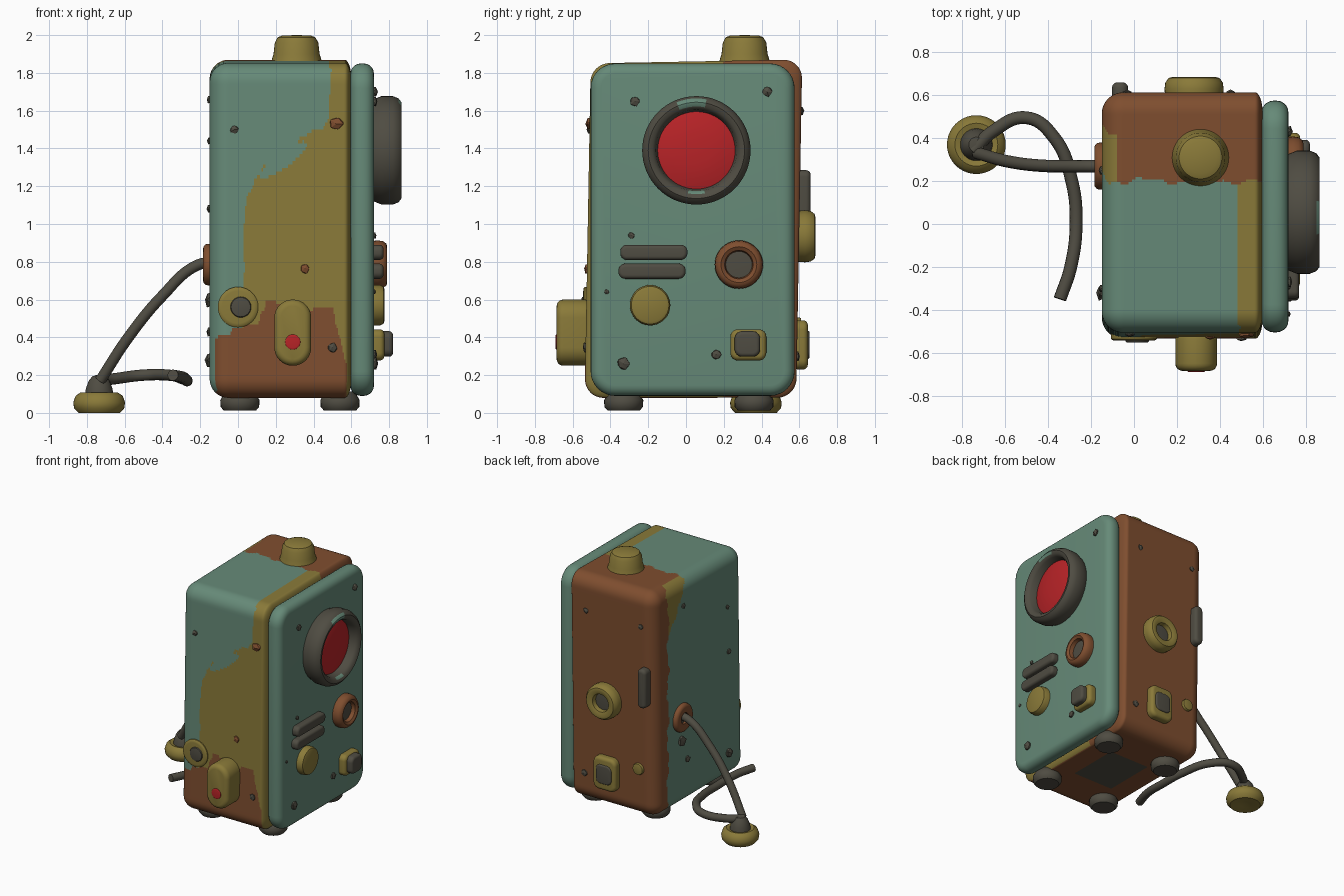
import bpy, bmesh, math, random
from mathutils import Vector, Matrix

if "Cube" in bpy.data.objects:
    bpy.data.objects.remove(bpy.data.objects["Cube"])

random.seed(4)


def material(name, rgb):
    m = bpy.data.materials.new(name)
    lin = [((c / 255 + 0.055) / 1.055) ** 2.4 for c in rgb]
    m.diffuse_color = (*lin, 1)
    m.use_nodes = True
    m.node_tree.nodes["Principled BSDF"].inputs["Base Color"].default_value = m.diffuse_color
    return m


MATS = [material("teal paint", (102, 138, 120)), material("ochre paint", (138, 122, 57)),
        material("rust brown", (127, 78, 47)), material("dark grey", (79, 76, 66)),
        material("red glass", (184, 35, 39))]
TEAL, OCHRE, RUST, GREY, RED = range(5)
X, Y, Z = Vector((1, 0, 0)), Vector((0, 1, 0)), Vector((0, 0, 1))


def frame(loc, axis):
    """Local z points along axis, local y points up where possible."""
    if abs(axis.z) > 0.5:
        return Matrix.Translation(loc)
    u = Z.cross(axis)
    return Matrix.Translation(loc) @ Matrix((u, Z, axis)).transposed().to_4x4()


def finish(bm, name, angle=40):
    bmesh.ops.recalc_face_normals(bm, faces=bm.faces)
    me = bpy.data.meshes.new(name)
    bm.to_mesh(me)
    bm.free()
    for m in MATS:
        me.materials.append(m)
    ob = bpy.data.objects.new(name, me)
    bpy.context.collection.objects.link(ob)
    bpy.ops.object.select_all(action='DESELECT')
    ob.select_set(True)
    bpy.context.view_layer.objects.active = ob
    bpy.ops.object.shade_smooth_by_angle(angle=math.radians(angle))
    return ob


def lathe(name, loc, axis, profile, n=40):
    """profile: (radius, height, colour of the band that ends here)"""
    bm = bmesh.new()
    rings = []
    for r, h, _ in profile:
        k = n if r > 0 else 1
        rings.append([bm.verts.new((r * math.cos(2 * math.pi * i / n),
                                    r * math.sin(2 * math.pi * i / n), h)) for i in range(k)])
    for a, b, p in zip(rings, rings[1:], profile[1:]):
        for i in range(n):
            q = [a[i % len(a)], a[(i + 1) % len(a)], b[(i + 1) % len(b)], b[i % len(b)]]
            bm.faces.new(list(dict.fromkeys(q))).material_index = p[2]
    bm.transform(frame(Vector(loc), axis))
    return finish(bm, name)


def box(name, loc, axis, size, corner, edge, mat):
    """Rounded plate standing on loc and growing along axis."""
    bm = bmesh.new()
    bmesh.ops.create_cube(bm, size=1)
    bm.transform(Matrix.Translation((0, 0, size[2] / 2)) @ Matrix.Diagonal((*size, 1)))
    side = [e for e in bm.edges if abs(e.verts[0].co.z - e.verts[1].co.z) > 1e-4]
    bmesh.ops.bevel(bm, geom=side, offset=corner, segments=8, affect='EDGES', profile=0.5)
    rim = [e for e in bm.edges if e.calc_face_angle(0) > 1.0]
    bmesh.ops.bevel(bm, geom=rim, offset=edge, segments=5, affect='EDGES', profile=0.5)
    for f in bm.faces:
        f.material_index = mat
    bm.transform(frame(Vector(loc), axis))
    return finish(bm, name)


def cable(name, pts, radius):
    cu = bpy.data.curves.new(name, 'CURVE')
    cu.dimensions = '3D'
    cu.bevel_depth, cu.bevel_resolution, cu.use_fill_caps = radius, 4, True
    sp = cu.splines.new('BEZIER')
    sp.bezier_points.add(len(pts) - 1)
    for b, p in zip(sp.bezier_points, pts):
        b.co = p
        b.handle_left_type = b.handle_right_type = 'AUTO'
    cu.materials.append(MATS[GREY])
    bpy.context.collection.objects.link(bpy.data.objects.new(name, cu))


def interp(pts, x):
    for (x0, y0), (x1, y1) in zip(pts, pts[1:]):
        if x <= x1:
            return y0 + (y1 - y0) * max(0, (x - x0) / (x1 - x0))
    return pts[-1][1]


# Worn paint layout of the casing
OCHRE_TOP = [(0.02, 0.4), (0.035, 1.08), (0.1, 1.27), (0.3, 1.42), (0.48, 1.55), (0.505, 2.0)]
RUST_TOP = [(-0.15, 0.4), (-0.05, 0.42), (0.1, 0.48), (0.15, 0.58), (0.4, 0.55),
            (0.5, 0.55), (0.53, 0.42), (0.58, 0.25)]


def paint(c, n):
    w = 0.012 * math.sin(23 * c.x + 17 * c.z) + 0.008 * math.sin(61 * c.x + 47 * c.z + 1)
    ax = max(range(3), key=lambda i: abs(n[i]))
    if ax == 2 and n.z < 0:
        return GREY if abs(c.x - 0.24) < 0.17 and abs(c.y - 0.03) < 0.2 else RUST
    if ax == 2:
        if c.y > 0.2 + w:
            return OCHRE if c.x < -0.08 and c.y < 0.42 else RUST
        return OCHRE if c.x > 0.5 + w else TEAL
    if ax == 0 and n.x > 0:
        return RUST if c.y > 0.2 else OCHRE
    if ax == 0:
        if c.y > 0.44 + w:
            return RUST
        return OCHRE if c.y > 0.22 + w + (1.8 - c.z) * 0.7 and c.z > 1.4 else TEAL
    if n.y > 0:
        return RUST
    if c.z < interp(RUST_TOP, c.x) + w:
        return RUST
    u, v = c.x - 0.24, c.z - 1.34
    a, b = u * 0.8 + v * 0.6, v * 0.8 - u * 0.6
    if (a / 0.15) ** 2 + (b / 0.04) ** 2 < 1:
        return TEAL
    return OCHRE if c.x > 0.02 + w and c.z < interp(OCHRE_TOP, c.x) + w else TEAL


# Casing: six grids mapped on to a rounded box
bm = bmesh.new()
for rot in [Matrix.Rotation(a * math.pi / 2, 4, 'X') for a in range(4)] + \
           [Matrix.Rotation(s * math.pi / 2, 4, 'Y') for s in (1, -1)]:
    bmesh.ops.create_grid(bm, x_segments=96, y_segments=96, size=1,
                          matrix=rot @ Matrix.Translation((0, 0, 1)))
bmesh.ops.remove_doubles(bm, verts=bm.verts, dist=1e-4)
lo, hi = Vector((-0.15, -0.52, 0.08)), Vector((0.6, 0.6, 1.86))
for v in bm.verts:
    rad = Vector((0.1 if v.co.x < 0 else 0.035, 0.1, 0.1))
    p = Vector([lo[i] + (hi[i] - lo[i]) * (v.co[i] + 1) / 2 for i in range(3)])
    q = Vector([min(max(p[i], lo[i] + rad[i]), hi[i] - rad[i]) for i in range(3)])
    d = Vector([(p[i] - q[i]) / rad[i] for i in range(3)]).normalized()
    p = q + Vector([d[i] * rad[i] for i in range(3)])
    v.co = (p.x, p.y + 0.018 * (p.z - 1), p.z * (1 + 0.01 * p.y))
bmesh.ops.recalc_face_normals(bm, faces=bm.faces)
for f in bm.faces:
    f.material_index = paint(f.calc_center_median(), f.normal)
finish(bm, "casing")

# Control panel on the right side
box("control_panel", (0.595, 0.035, 0.97), X, (1.08, 1.76, 0.125), 0.13, 0.055, TEAL)
lamp = lathe("big_lamp", (0.72, 0.055, 1.39), X, [
    (0.26, -0.03, GREY), (0.275, 0.01, GREY), (0.287, 0.04, GREY), (0.287, 0.1, GREY),
    (0.275, 0.13, GREY), (0.255, 0.145, GREY), (0.232, 0.14, GREY), (0.215, 0.12, GREY),
    (0.205, 0.07, GREY), (0.15, 0.085, RED), (0.08, 0.093, RED), (0, 0.096, RED)], 64)
# Bare paint left on the lamp rim
for f in lamp.data.polygons:
    y, z = f.center.y - 0.055, f.center.z - 1.39
    top = z > 0 and abs(y + 0.02) < 0.075 and 0.235 < math.hypot(y, z) < 0.268
    low = z < 0 and abs(y) < 0.04 and 0.215 < math.hypot(y, z) < 0.235
    if f.center.x > 0.83 and (top or low):
        f.material_index = TEAL
for i, (y, z) in enumerate([(-0.17, 0.85), (-0.18, 0.75)]):
    box(f"vent_bar_{i}", (0.7, y, z), X, (0.355, 0.08, 0.07), 0.035, 0.02, GREY)


def ring_socket(name, loc, axis, r, hole, h, mat, core=GREY):
    lathe(name, loc, axis, [(r * 0.96, -0.03, mat), (r, h * 0.35, mat), (r * 0.97, h * 0.7, mat),
                            (r * 0.86, h * 0.95, mat), (r * 0.74, h, mat),
                            (hole * 1.08, h * 0.85, mat), (hole, h * 0.45, mat), (0, h * 0.5, core)])


def button(name, loc, axis, r, h, mat):
    lathe(name, loc, axis, [(r, -0.03, mat), (r, h * 0.6, mat), (r * 0.93, h * 0.9, mat),
                            (r * 0.8, h, mat), (0, h, mat)])


ring_socket("dial_ring", (0.715, 0.28, 0.785), X, 0.128, 0.07, 0.075, RUST)
button("round_button", (0.715, -0.19, 0.57), X, 0.107, 0.06, OCHRE)
box("switch_base", (0.7, 0.33, 0.36), X, (0.19, 0.165, 0.075), 0.04, 0.025, OCHRE)
box("switch_key", (0.74, 0.325, 0.365), X, (0.135, 0.135, 0.08), 0.04, 0.02, GREY)

# Top knob
lathe("top_knob", (0.31, 0.31, 1.85), Z, [
    (0.14, -0.02, OCHRE), (0.13, 0.025, OCHRE), (0.122, 0.05, OCHRE), (0.115, 0.11, OCHRE),
    (0.1, 0.138, OCHRE), (0.075, 0.148, OCHRE), (0, 0.15, OCHRE)])

# Front fittings
box("front_lamp_housing", (0.29, -0.5, 0.425), -Y, (0.195, 0.35, 0.185), 0.096, 0.035, OCHRE)
button("front_lamp", (0.29, -0.682, 0.375), -Y, 0.04, 0.009, RED)
button("front_button", (0, -0.522, 0.56), -Y, 0.107, 0.022, OCHRE)
button("front_button_core", (0.015, -0.535, 0.56), -Y, 0.055, 0.018, GREY)

# Back fittings
ring_socket("back_socket", (0.28, 0.6, 0.935), Y, 0.138, 0.065, 0.085, OCHRE)
box("back_switch_base", (0.27, 0.57, 0.36), Y, (0.2, 0.26, 0.075), 0.05, 0.025, OCHRE)
box("back_switch_key", (0.27, 0.62, 0.36), Y, (0.135, 0.15, 0.035), 0.04, 0.012, GREY)
box("back_handle", (-0.065, 0.57, 1.13), Y, (0.075, 0.31, 0.09), 0.035, 0.025, GREY)
button("back_button", (0.0, 0.59, 0.46), Y, 0.045, 0.02, OCHRE)

# Feet
for i, x in enumerate((0.01, 0.54)):
    for j, y in enumerate((-0.33, 0.36)):
        lathe(f"foot_{i}{j}", (x, y, 0.012), Z, [
            (0, 0, GREY), (0.085, 0, GREY), (0.102, 0.02, GREY), (0.104, 0.055, GREY),
            (0.09, 0.08, GREY), (0.075, 0.1, GREY)], 28)

# Cable outlet, cables and floor plug
ring_socket("cable_outlet", (-0.145, 0.27, 0.785), -X, 0.11, 0.04, 0.04, RUST)
cable("upper_cable", [(-0.12, 0.27, 0.8), (-0.22, 0.27, 0.78), (-0.4, 0.27, 0.62),
                      (-0.58, 0.29, 0.4), (-0.73, 0.33, 0.17)], 0.029)
cable("loose_cable", [(-0.75, 0.34, 0.17), (-0.66, 0.43, 0.18), (-0.5, 0.495, 0.2),
                      (-0.37, 0.4, 0.2), (-0.29, 0.2, 0.18), (-0.27, 0.0, 0.17),
                      (-0.295, -0.2, 0.19), (-0.345, -0.35, 0.2)], 0.03)
lathe("floor_plug", (-0.735, 0.37, 0), Z, [
    (0, 0.015, OCHRE), (0.04, 0.005, OCHRE), (0.11, 0, OCHRE), (0.133, 0.025, OCHRE),
    (0.137, 0.055, OCHRE), (0.125, 0.09, OCHRE), (0.1, 0.107, OCHRE), (0.075, 0.1, OCHRE),
    (0.07, 0.13, GREY), (0.055, 0.17, GREY), (0.035, 0.195, GREY), (0, 0.2, GREY)])


# Chipped bolts scattered over the surfaces
def chip(name, loc, axis, s, mat=GREY):
    bm = bmesh.new()
    bmesh.ops.create_icosphere(bm, subdivisions=1, radius=s)
    for v in bm.verts:
        v.co *= random.uniform(0.8, 1.1)
    for f in bm.faces:
        f.material_index = mat
    bm.transform(frame(Vector(loc), axis) @ Matrix.Diagonal((1, 1, 0.6, 1)))
    finish(bm, name, 20)


for i, (y, z, s) in enumerate([(-0.27, 1.65, 0.03), (0.43, 1.7, 0.03), (-0.33, 0.26, 0.038),
                               (0.16, 0.31, 0.03), (-0.29, 0.94, 0.02), (-0.42, 0.64, 0.015)]):
    chip(f"panel_chip_{i}", (0.722, y, z), X, s)
for i, (x, z, s, m) in enumerate([(-0.02, 1.5, 0.025, GREY), (0.5, 0.345, 0.03, GREY),
                                  (0.355, 0.765, 0.03, RUST), (0.52, 1.53, 0.04, RUST)]):
    chip(f"front_chip_{i}", (x, -0.52 + 0.018 * (z - 1), z), -Y, s, m)
for i, (y, z, s) in enumerate([(0.25, 1.66, 0.025), (-0.3, 1.44, 0.02), (-0.32, 1.08, 0.025),
                               (0.27, 0.6, 0.045), (0.2, 0.43, 0.03), (-0.32, 0.28, 0.04)]):
    chip(f"left_chip_{i}", (-0.152, y, z), -X, s)
for i, (x, z, s) in enumerate([(-0.03, 1.6, 0.025), (0.48, 0.3, 0.03), (0.45, 1.6, 0.025)]):
    chip(f"back_chip_{i}", (x, 0.6 + 0.018 * (z - 1), z), Y, s)
